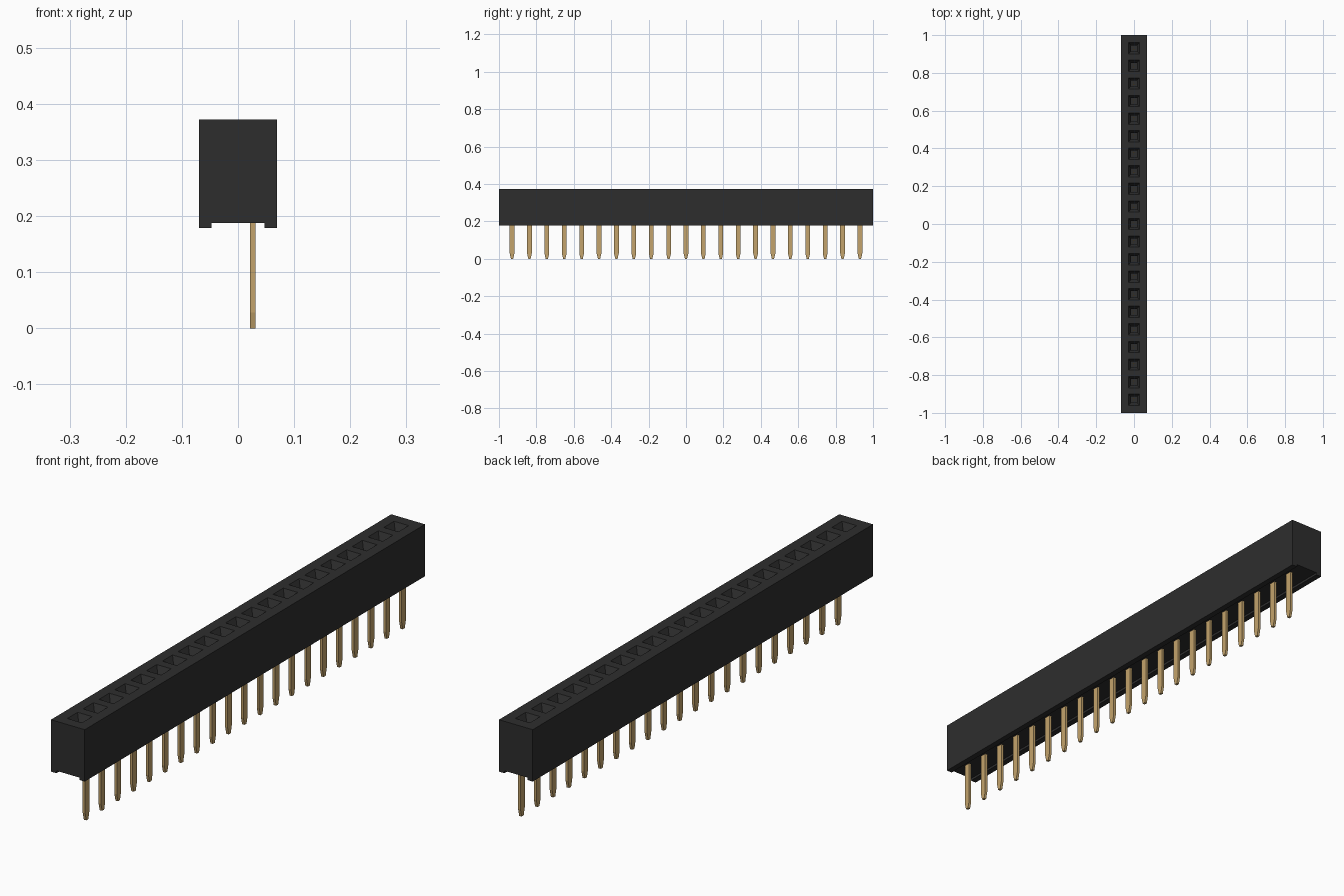
import bpy
import bmesh

cube = bpy.data.objects.get("Cube")
if cube:
    bpy.data.objects.remove(cube, do_unlink=True)

COUNT, PITCH = 21, 0.093
SLOTS = [(i - (COUNT - 1) / 2) * PITCH for i in range(COUNT)]
BOTTOM, FLOOR, TOP, HALF_W = 0.179, 0.188, 0.372, 0.0695
PIN_X = 0.026


def material(name, color):
    mat = bpy.data.materials.new(name)
    mat.use_nodes = True
    mat.diffuse_color = (*color, 1)
    mat.node_tree.nodes["Principled BSDF"].inputs["Base Color"].default_value = (*color, 1)
    return mat


def make_object(name, bm, mat):
    bmesh.ops.recalc_face_normals(bm, faces=bm.faces)
    mesh = bpy.data.meshes.new(name)
    bm.to_mesh(mesh)
    bm.free()
    mesh.materials.append(mat)
    obj = bpy.data.objects.new(name, mesh)
    bpy.context.collection.objects.link(obj)
    return obj


def loft(bm, x, y, sections):
    """Closed stack of rectangles, each given as (z, half x, half y)."""
    rings = [[bm.verts.new((x + sx * hx, y + sy * hy, z))
              for sx, sy in ((-1, -1), (1, -1), (1, 1), (-1, 1))]
             for z, hx, hy in sections]
    for low, high in zip(rings, rings[1:]):
        for k in range(4):
            n = (k + 1) % 4
            bm.faces.new((low[k], low[n], high[n], high[k]))
    bm.faces.new(rings[0][::-1])
    bm.faces.new(rings[-1])


black = material("black plastic", (0.027, 0.027, 0.027))
gold = material("gold metal", (0.55, 0.37, 0.15))

# Housing: channel-bottomed profile extruded along its length
bm = bmesh.new()
half = [(HALF_W, TOP), (HALF_W, BOTTOM), (0.047, BOTTOM), (0.047, FLOOR)]
profile = half + [(-x, z) for x, z in reversed(half)]
end = bm.faces.new([bm.verts.new((x, -1, z)) for x, z in profile])
grown = bmesh.ops.extrude_face_region(bm, geom=[end])
bmesh.ops.translate(bm, vec=(0, 2, 0),
                    verts=[v for v in grown["geom"] if isinstance(v, bmesh.types.BMVert)])
housing = make_object("housing", bm, black)

# Sockets: funnel mouths leading into square wells
bm = bmesh.new()
for y in SLOTS:
    loft(bm, 0, y, [(0.22, 0.016, 0.016), (0.347, 0.016, 0.016),
                    (TOP, 0.030, 0.030), (TOP + 0.02, 0.030, 0.030)])
cutter = make_object("socket_cutter", bm, black)
cutter.hide_render = True
cut = housing.modifiers.new("sockets", "BOOLEAN")
cut.operation = "DIFFERENCE"
cut.solver = "EXACT"
cut.object = cutter
bpy.context.view_layer.objects.active = housing
bpy.ops.object.modifier_apply(modifier=cut.name)
bpy.data.objects.remove(cutter, do_unlink=True)

# Solder pins: flat legs with tapered tips
bm = bmesh.new()
for y in SLOTS:
    loft(bm, PIN_X, y, [(0, 0.005, 0.006), (0.028, 0.005, 0.0125),
                        (FLOOR + 0.015, 0.005, 0.0125)])
make_object("pins", bm, gold)

# Spring contacts: a pair of thin blades inside each well
bm = bmesh.new()
for y in SLOTS:
    for side in (-1, 1):
        loft(bm, 0, y + side * 0.006, [(0.215, 0.005, 0.002), (0.32, 0.005, 0.002)])
make_object("contacts", bm, gold)
